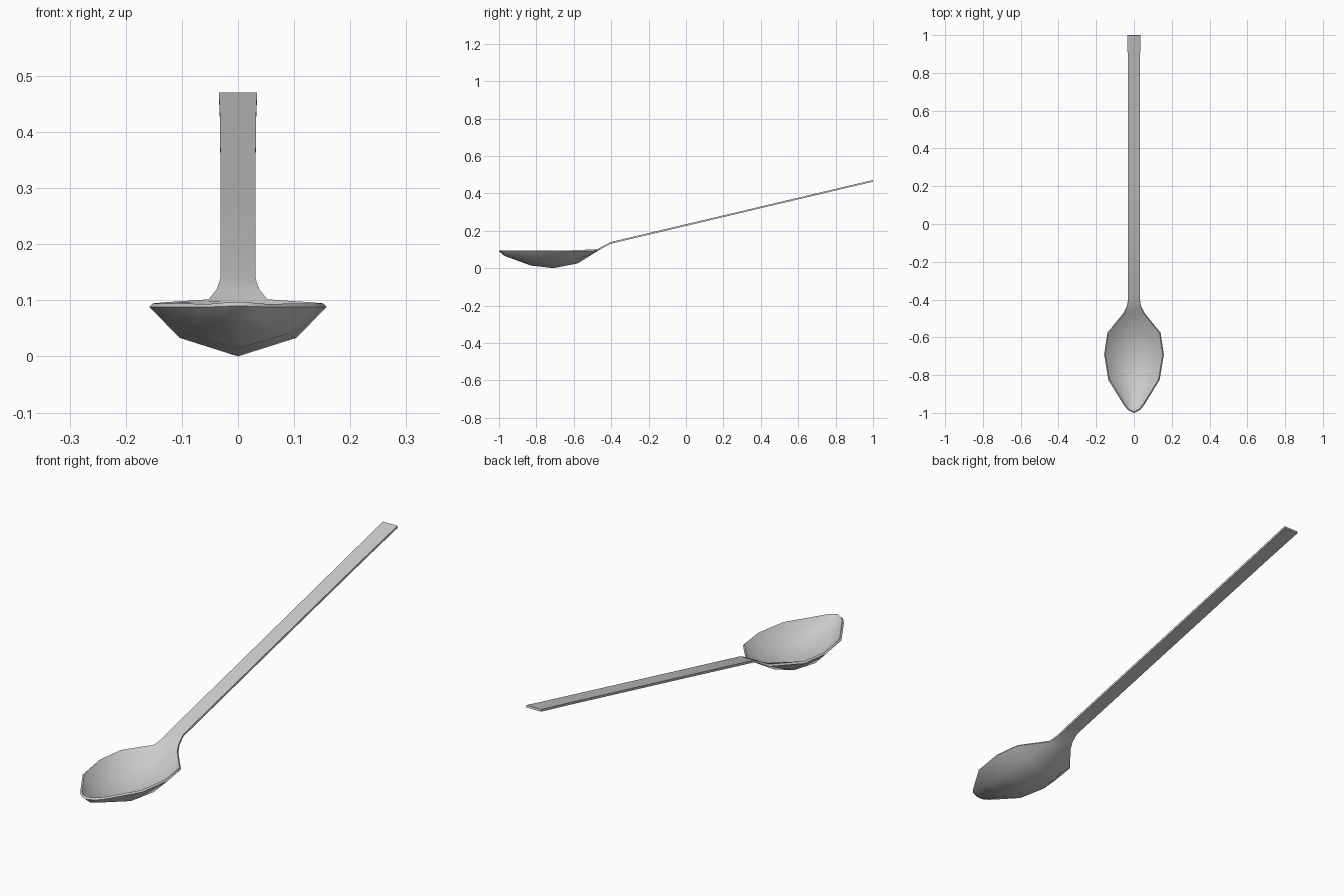
import bpy, bmesh

# Outer (underside) sections from bowl tip to handle end: rim, middle, centre as (x, y, z)
sections = [
    [(0.055, -0.957, 0.088), (0.032, -0.985, 0.089), (0, -1.0, 0.090)],
    [(0.055, -0.957, 0.088), (0.033, -0.962, 0.070), (0, -0.970, 0.065)],
    [(0.136, -0.825, 0.088), (0.088, -0.828, 0.040), (0, -0.83, 0.014)],
    [(0.158, -0.690, 0.088), (0.104, -0.700, 0.033), (0, -0.71, 0.0)],
    [(0.141, -0.575, 0.089), (0.090, -0.578, 0.047), (0, -0.58, 0.025)],
    [(0.055, -0.470, 0.094), (0.030, -0.475, 0.090), (0, -0.478, 0.088)],
    [(0.038, -0.437, 0.112), (0.019, -0.437, 0.112), (0, -0.437, 0.112)],
    [(0.031, -0.400, 0.131), (0.016, -0.400, 0.131), (0, -0.400, 0.131)],
    [(0.031, 0.200, 0.273), (0.016, 0.200, 0.273), (0, 0.200, 0.273)],
    [(0.032, 0.800, 0.415), (0.016, 0.800, 0.415), (0, 0.800, 0.415)],
    [(0.034, 1.000, 0.462), (0.017, 1.000, 0.462), (0, 1.000, 0.462)],
]

# Spoon skin: mirror every section across x and bridge neighbours
bm = bmesh.new()
rows = []
for half in sections:
    full = [(-x, y, z) for x, y, z in half] + half[-2::-1]
    rows.append([bm.verts.new(p) for p in full])
for a, b in zip(rows, rows[1:]):
    for i in range(4):
        bm.faces.new((a[i], a[i + 1], b[i + 1], b[i]))
bmesh.ops.remove_doubles(bm, verts=bm.verts, dist=0.0005)
bmesh.ops.recalc_face_normals(bm, faces=bm.faces)
bm.normal_update()
if sum(f.normal.z for f in bm.faces) < 0:
    bmesh.ops.reverse_faces(bm, faces=bm.faces)

mesh = bpy.data.meshes.new("spoon")
bm.to_mesh(mesh)
bm.free()
spoon = bpy.data.objects.new("spoon", mesh)
bpy.context.collection.objects.link(spoon)

# Sheet thickness, added on the inside of the bowl
solid = spoon.modifiers.new("thickness", 'SOLIDIFY')
solid.thickness = 0.009
solid.offset = 1
solid.use_even_offset = True

# Smooth bowl with crisp rim
bpy.context.view_layer.objects.active = spoon
spoon.select_set(True)
bpy.ops.object.modifier_apply(modifier=solid.name)
bpy.ops.object.shade_smooth_by_angle(angle=0.9)
